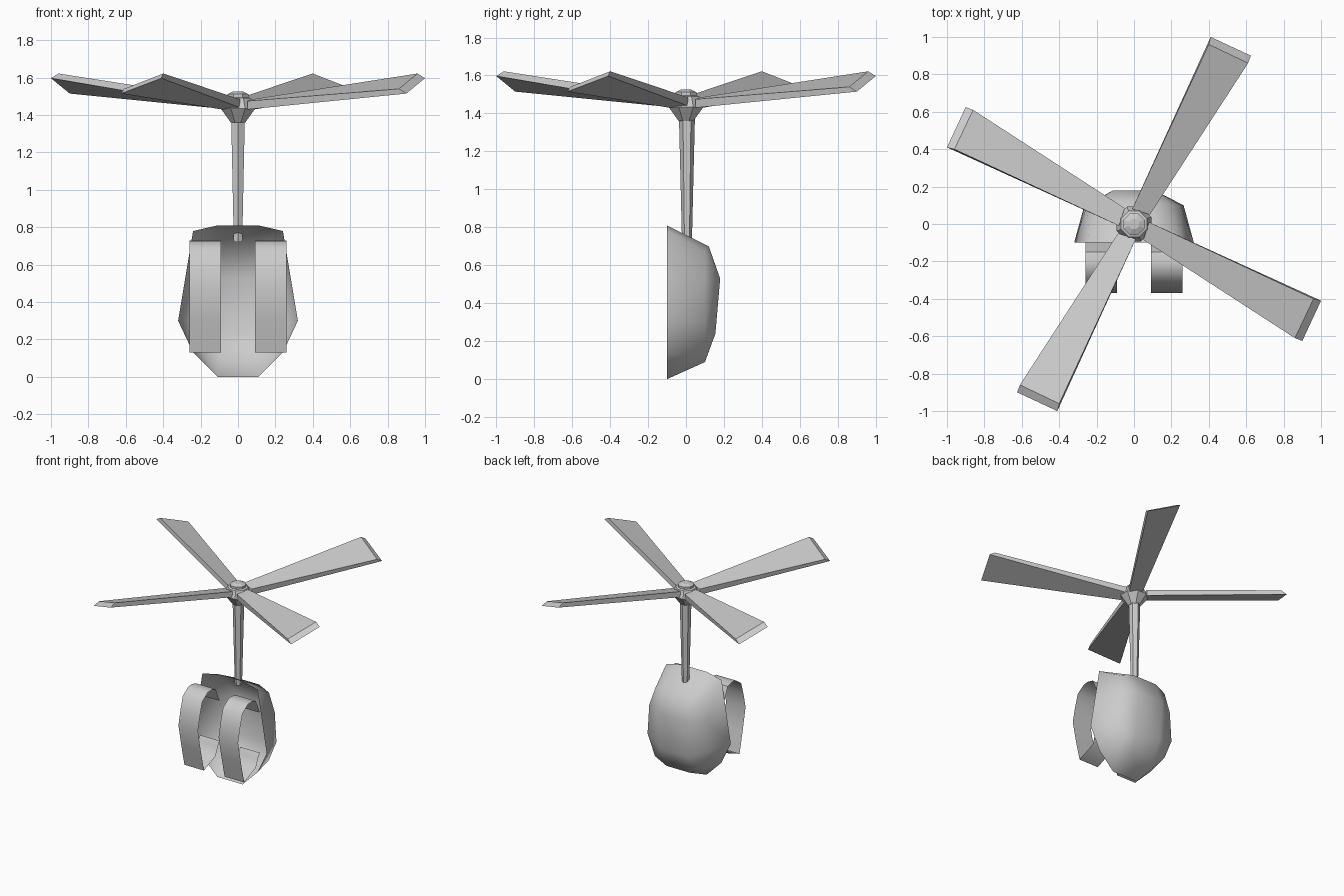
import bpy, bmesh, math
from mathutils import Matrix, Vector

if "Cube" in bpy.data.objects:
    bpy.data.objects.remove(bpy.data.objects["Cube"])


def finish(name, bm, smooth=None):
    bmesh.ops.recalc_face_normals(bm, faces=bm.faces)
    me = bpy.data.meshes.new(name)
    bm.to_mesh(me)
    bm.free()
    ob = bpy.data.objects.new(name, me)
    bpy.context.collection.objects.link(ob)
    if smooth:
        bpy.ops.object.select_all(action='DESELECT')
        ob.select_set(True)
        bpy.context.view_layer.objects.active = ob
        bpy.ops.object.shade_smooth_by_angle(angle=math.radians(smooth))
    return ob


def lathe(name, profile, sides, y=0.0, smooth=None):
    # capped stack of rings from (radius, z) pairs
    bm = bmesh.new()
    rings = []
    for r, z in profile:
        rings.append([bm.verts.new((r * math.cos(a), y + r * math.sin(a), z))
                      for a in [2 * math.pi * (i + 0.5) / sides for i in range(sides)]])
    for a, b in zip(rings, rings[1:]):
        for i in range(sides):
            j = (i + 1) % sides
            bm.faces.new((a[i], a[j], b[j], b[i]))
    bm.faces.new(rings[0])
    bm.faces.new(rings[-1])
    return finish(name, bm, smooth)


# Pack shell: faceted hull of half-outline points, open towards the wearer
rim = [(.11, -.1, .81), (.24, -.1, .78), (.27, -.1, .6), (.32, -.1, .3), (.24, -.1, .13), (.11, -.1, 0)]
mid = [(.10, .12, .70), (.20, .10, .67), (.25, .10, .53), (.265, .10, .3), (.20, .10, .14), (.10, .10, .09)]
back = [(.11, .18, .53), (.11, .155, .24)]
bm = bmesh.new()
for x, y, z in rim + mid + back:
    for s in (-1, 1):
        bm.verts.new((s * x, y, z))
bmesh.ops.convex_hull(bm, input=bm.verts)
bmesh.ops.delete(bm, geom=[f for f in bm.faces if all(v.co.y < -.09 for v in f.verts)], context='FACES')
finish("pack_shell", bm, 50)

# Shoulder straps: thin ribbons swept across x
loop = [(-.10, .605), (-.15, .716), (-.20, .73), (-.247, .726), (-.315, .68), (-.345, .58),
        (-.37, .47), (-.335, .30), (-.295, .13), (-.15, .19), (-.126, .247), (-.10, .29)]
for side, s in (("left", -1), ("right", 1)):
    bm = bmesh.new()
    rows = [[bm.verts.new((s * x, y, z)) for x in (.09, .26)] for y, z in loop]
    for a, b in zip(rows, rows[1:]):
        bm.faces.new((a[0], a[1], b[1], b[0]))
    finish(side + "_strap", bm, 50)

# Mast and rotor hub
lathe("mast", [(.026, .72), (.042, 1.38)], 6, .005)
lathe("rotor_hub", [(.042, 1.36), (.10, 1.435), (.075, 1.49), (.06, 1.495), (.06, 1.512), (.03, 1.525)], 8)

# Four pitched, upswept blades: root then tip (upper high, upper low, lower low, lower high)
root = [(.08, .01, 1.485), (.05, -.085, 1.475), (.05, -.085, 1.43), (.08, .01, 1.44)]
tip = [(.96, -.40, 1.622), (.86, -.61, 1.54), (.90, -.625, 1.515), (1.0, -.41, 1.597)]
for k in range(4):
    rot = Matrix.Rotation(k * math.pi / 2, 3, 'Z')
    bm = bmesh.new()
    a, b = [[bm.verts.new(rot @ Vector(p)) for p in ring] for ring in (root, tip)]
    for i in range(4):
        j = (i + 1) % 4
        bm.faces.new((a[i], a[j], b[j], b[i]))
    bm.faces.new(a)
    bm.faces.new(b)
    finish("rotor_blade_%d" % (k + 1), bm)
